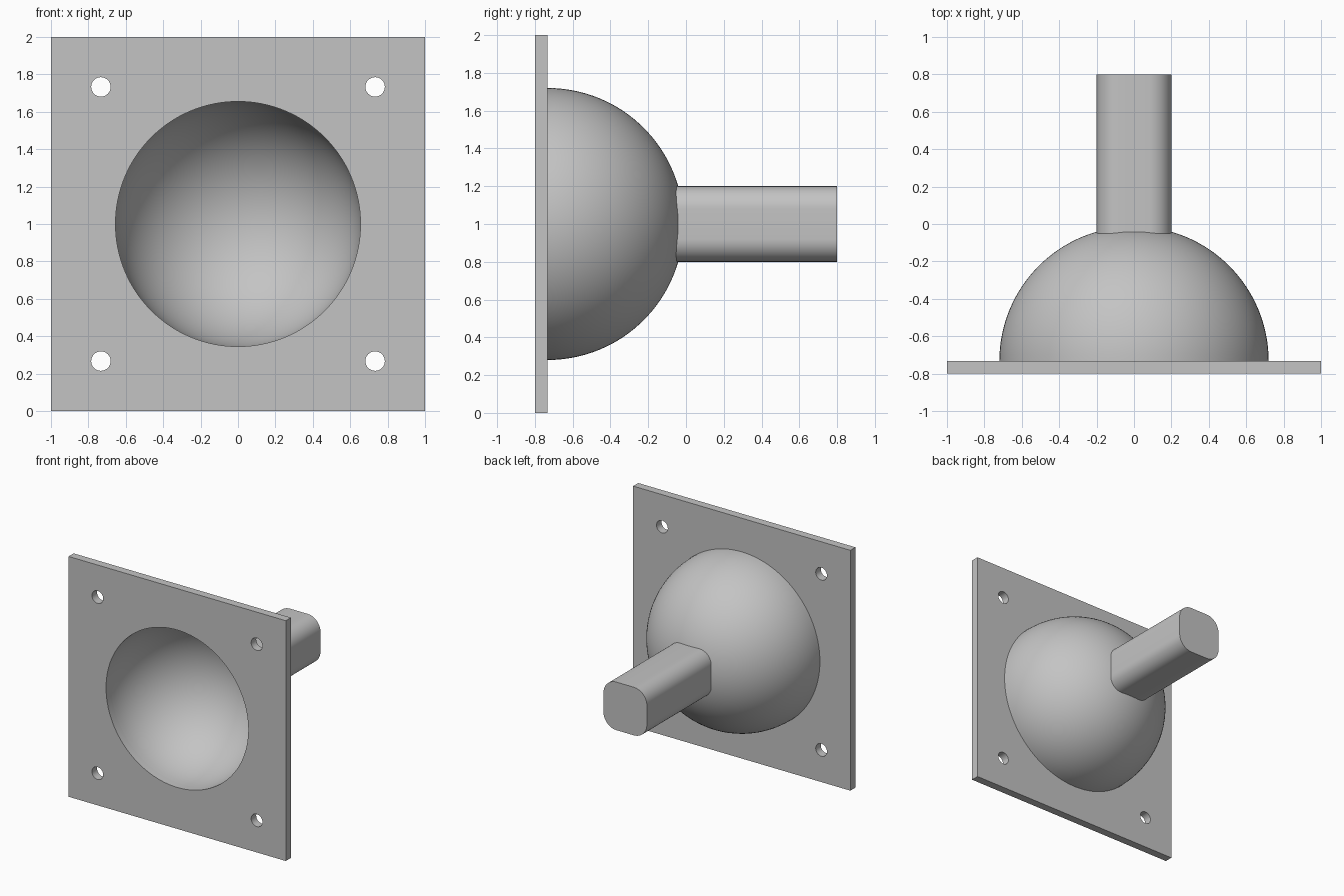
import bpy, bmesh
from math import sin, cos, pi, radians

cube = bpy.data.objects.get("Cube")
if cube:
    bpy.data.objects.remove(cube, do_unlink=True)

FRONT, BACK, END = -0.8, -0.733, 0.8   # plate front, plate back, post end (y)
CENTRE_Z = 1.0
OUTER, INNER = 0.72, 0.655             # dome radii

grey = bpy.data.materials.new("plain grey")
grey.use_nodes = True
colour = (0.55, 0.55, 0.55, 1)
grey.diffuse_color = colour
grey.node_tree.nodes["Principled BSDF"].inputs["Base Color"].default_value = colour


def arc(cx, cy, r, start, end, steps):
    """Points along an arc, both ends included."""
    angles = [start + (end - start) * i / steps for i in range(steps + 1)]
    return [(cx + r * cos(a), cy + r * sin(a)) for a in angles]


def circle(cx, cy, r, steps):
    return arc(cx, cy, r, 0, 2 * pi, steps)[:-1]


def finish(obj):
    obj.data.materials.clear()
    obj.data.materials.append(grey)
    bpy.ops.object.select_all(action='DESELECT')
    obj.select_set(True)
    bpy.context.view_layer.objects.active = obj
    bpy.ops.object.shade_smooth_by_angle(angle=radians(30))


def extrude_outlines(name, outlines, y0, y1):
    """Fill outlines drawn in x and z (inner ones become holes) from y0 to y1."""
    curve = bpy.data.curves.new(name, 'CURVE')
    curve.dimensions = '2D'
    curve.fill_mode = 'BOTH'
    curve.extrude = (y1 - y0) / 2
    for outline in outlines:
        spline = curve.splines.new('POLY')
        spline.points.add(len(outline) - 1)
        for point, (x, z) in zip(spline.points, outline):
            point.co = (x, z, 0, 1)
        spline.use_cyclic_u = True
    obj = bpy.data.objects.new(name, curve)
    bpy.context.collection.objects.link(obj)
    obj.rotation_euler.x = pi / 2
    obj.location = (0, (y0 + y1) / 2, CENTRE_Z)
    bpy.ops.object.select_all(action='DESELECT')
    obj.select_set(True)
    bpy.context.view_layer.objects.active = obj
    bpy.ops.object.convert(target='MESH')
    obj = bpy.context.object
    bm = bmesh.new()
    bm.from_mesh(obj.data)
    bmesh.ops.remove_doubles(bm, verts=bm.verts, dist=0.0001)
    bmesh.ops.recalc_face_normals(bm, faces=bm.faces)
    bm.to_mesh(obj.data)
    bm.free()
    finish(obj)


# Square plate with the dome opening and four bolt holes
square = [(-1, -1), (1, -1), (1, 1), (-1, 1)]
bolts = [circle(sx * 0.733, sz * 0.733, 0.052, 32) for sx in (-1, 1) for sz in (-1, 1)]
extrude_outlines("mounting_plate", [square, circle(0, 0, INNER, 128)] + bolts, FRONT, BACK)

# Post with rounded corners, rooted inside the dome wall
HALF, ROUND = 0.2, 0.12
flat = HALF - ROUND
post = []
for i, (sx, sz) in enumerate([(1, 1), (-1, 1), (-1, -1), (1, -1)]):
    post += arc(sx * flat, sz * flat, ROUND, i * pi / 2, (i + 1) * pi / 2, 12)
extrude_outlines("post", [post], -0.07, END)

# Hollow hemisphere, revolved about the y axis
profile = arc(0, 0, OUTER, 0, pi / 2, 32) + arc(0, 0, INNER, pi / 2, 0, 32)
bm = bmesh.new()
verts = [bm.verts.new((r, BACK + y, CENTRE_Z)) for r, y in profile]
edges = [bm.edges.new((a, b)) for a, b in zip(verts, verts[1:] + verts[:1])
         if not (abs(a.co.x) < 0.001 and abs(b.co.x) < 0.001)]
bmesh.ops.spin(bm, geom=verts + edges, cent=(0, BACK, CENTRE_Z), axis=(0, 1, 0),
               angle=2 * pi, steps=128)
bmesh.ops.remove_doubles(bm, verts=bm.verts, dist=0.0001)
bmesh.ops.recalc_face_normals(bm, faces=bm.faces)
# The inner skin faces the hollow
for face in bm.faces:
    centre = face.calc_center_median()
    offset = centre - type(centre)((0, BACK, CENTRE_Z))
    outward = 1 if offset.length > (OUTER + INNER) / 2 else -1
    if offset.y > 0.001 and face.normal.dot(offset) * outward < 0:
        face.normal_flip()
mesh = bpy.data.meshes.new("dome")
bm.to_mesh(mesh)
bm.free()
dome = bpy.data.objects.new("dome", mesh)
bpy.context.collection.objects.link(dome)
finish(dome)
